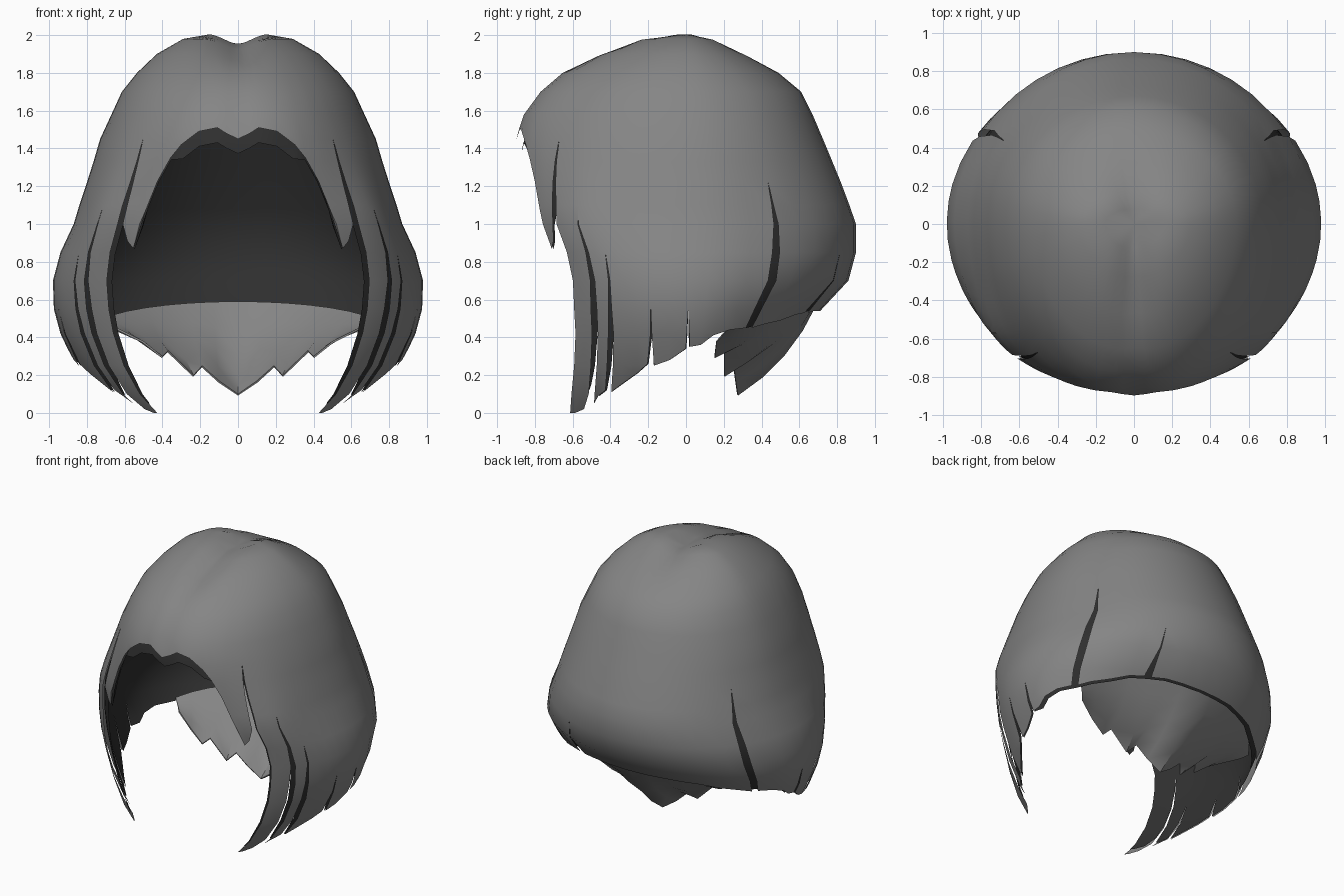
import bpy, bmesh, math
from mathutils import Vector

if "Cube" in bpy.data.objects:
    bpy.data.objects.remove(bpy.data.objects["Cube"])


def material(name, v):
    m = bpy.data.materials.new(name)
    m.diffuse_color = (v, v, v, 1)
    m.use_nodes = True
    m.node_tree.nodes["Principled BSDF"].inputs["Base Color"].default_value = m.diffuse_color
    return m


hair = material("grey_hair", .235)
dark = material("dark_lining", .028)

# Shell stations from crown to tips: height, half width, front depth, back depth
ST = [(2.0, 0, 0, 0), (2.01, .15, .13, .08), (1.98, .29, .28, .17), (1.90, .43, .48, .32),
      (1.80, .535, .67, .49), (1.70, .615, .79, .61), (1.58, .67, .88, .67),
      (1.45, .73, .925, .725), (1.33, .765, .94, .775), (1.22, .80, .94, .82), (1.1, .84, .93, .865),
      (1.0, .87, .92, .90), (.85, .94, .86, .90), (.7, .98, .83, .86), (.55, .975, .83, .72),
      (.42, .94, .82, .60), (.25, .86, .83, .5), (.1, .74, .85, .45), (0, .61, .86, .4)]

# Strands on one side: (angle from the front, hem height); slits lie between strands
FRINGE = [(0, 1.45), (5, 1.48), (9, 1.51), (17, 1.49), (24, 1.42), (28, 1.35), (32, 1.23),
          (34.5, 1.08), (36, .87), (39, .91), (43.5, 1.0)]
LOCKS = [[(43.5, 0), (47, 0), (51, .02), (54, .10)],
         [(54, .05), (57, .09), (61, .12)],
         [(61, .11), (66, .15), (72, .21), (77, .26)],
         [(77, .25), (84, .28), (91, .34)],
         [(91, .35), (98, .36), (104, .41), (112, .44), (122, .45)]]
BACK = [(122, .45), (130, .47), (139, .49), (147, .52), (155, .53)]
NAPE_EDGE = [(155, .53), (163, .54), (171, .54), (180, .54)]
# Slit angle: (top height, widest half gap in degrees)
SLITS = {43.5: (1.44, 1.0), 54: (1.02, 1.3), 61: (.80, 1.2), 77: (.45, 1.2), 91: (.52, 1.0),
         122: (1.17, 1.6), 155: (.72, 1.5)}
LINING_SLITS = {43.5: (1.4, 1.0), 54: (.6, 1.0), 61: (.42, 1.0), 77: (.40, 1.0), 91: (.45, .8)}


def level(z):
    """Station index, as a float, at a height."""
    for i in range(1, len(ST) - 1):
        if z >= ST[i + 1][0]:
            return i + (ST[i][0] - z) / (ST[i][0] - ST[i + 1][0])
    return len(ST) - 1


def shell(u, deg):
    i = min(int(u), len(ST) - 2)
    z, w, f, b = (p + (q - p) * (u - i) for p, q in zip(ST[i], ST[i + 1]))
    a = math.radians(deg)
    c = math.cos(a)
    f *= 1 - .03 * math.exp(-(deg / 10) ** 2)         # soft parting on the front
    full = 1 + .06 * math.exp(-((abs(deg) - 52) / 15) ** 2) * max(0, 1 - abs(z - 1.02) / .42)
    x, y = w * math.sin(a) * full, -c * (f if c > 0 else b) * full
    if z > 1.8:                                       # dip along the crown parting
        fade = min(1, (z - 1.8) / .15) * max(0, min(1, (.4 - y) / .3))
        z -= .055 * math.exp(-(x / .1) ** 2) * fade
    return Vector((x, y, z))


def add_strand(bm, cols, sign, slits, inset=0):
    """One strand as a grid whose rows stop at the hem."""
    grid = []
    for k, (deg, hem) in enumerate(cols):
        if inset:                                     # lining hangs lower inside the fringe arch
            hem += .05 if 40 < deg <= 54 and hem < .2 else -.045 if deg < 25 else 0
        end, col = level(hem), []
        side = 1 if k == 0 else -1 if k == len(cols) - 1 else 0
        for r in range(len(ST)):
            u = min(r, end)
            d = deg
            if side and deg in slits:
                top, gap = slits[deg]
                s = level(top)
                d += side * gap * max(0, min(1, (u - s) / min(3, max(.5, end - s))))
            p = shell(u, sign * d)
            if inset:
                taper = 1 if deg < 25 or deg > 95 else min(1, .3 + max(0, end - u) / 1.5)
                s = 1 - inset * taper
                p = Vector((p.x * s, p.y * s, .6 + (p.z - .6) * s if p.z > .6 else p.z))
            col.append(bm.verts.new(p))
        grid.append(col)
    for p, q in zip(grid, grid[1:]):
        for r in range(len(ST) - 1):
            f = [p[r], p[r + 1], q[r + 1], q[r]]
            bm.faces.new(f if (sign > 0) != (inset > 0) else f[::-1])


def finish(bm, name, mat, thick=0):
    bmesh.ops.remove_doubles(bm, verts=bm.verts, dist=.0008)
    me = bpy.data.meshes.new(name)
    bm.to_mesh(me)
    bm.free()
    me.materials.append(mat)
    ob = bpy.data.objects.new(name, me)
    bpy.context.collection.objects.link(ob)
    bpy.context.view_layer.objects.active = ob
    ob.select_set(True)
    if thick:
        m = ob.modifiers.new("thickness", 'SOLIDIFY')
        m.thickness, m.offset = thick, -1
        bpy.ops.object.modifier_apply(modifier=m.name)
    bpy.ops.object.shade_smooth_by_angle(angle=math.radians(50))
    ob.select_set(False)


# Outer bob; the back panel is split once, on the right only
bm = bmesh.new()
for sign in (1, -1):
    for strand in [FRINGE] + LOCKS:
        add_strand(bm, strand, sign, SLITS)
add_strand(bm, BACK, 1, SLITS)
add_strand(bm, NAPE_EDGE, 1, SLITS)
add_strand(bm, BACK + NAPE_EDGE[1:], -1, SLITS)
finish(bm, "bob_shell", hair)

# Dark lining behind the strands, closing most slits
bm = bmesh.new()
for sign in (1, -1):
    for strand in [FRINGE] + LOCKS + [BACK, NAPE_EDGE]:
        add_strand(bm, strand, sign, LINING_SLITS, .04)
finish(bm, "bob_lining", dark)

# Nape layer, sweeping down and forward from under the back hem
TIPS = [(0, .27, .10), (.1, .26, .17), (.19, .25, .25), (.235, .2, .2), (.37, .2, .33),
        (.40, .15, .30), (.50, .16, .38), (.64, .22, .45)]
bm = bmesh.new()
for sign in (1, -1):
    rows = []
    for k, tip in enumerate(TIPS):
        top = shell(level(.59 - .1 * (k / 7) ** 2), 180 - 8.3 * k)
        top.x, top.y = top.x * .91, top.y * .91
        low = Vector(tip)
        col = []
        for j in range(5):
            t = j / 4
            p = top.lerp(low, t)
            bulge = .2 * t * (1 - t) * (1 - k / 9)
            p += Vector((p.x * .5, .7, -.7)) * bulge
            p.x *= sign
            col.append(bm.verts.new(p))
        rows.append(col)
    for p, q in zip(rows, rows[1:]):
        for j in range(4):
            f = [p[j], p[j + 1], q[j + 1], q[j]]
            bm.faces.new(f[::-1] if sign < 0 else f)
bmesh.ops.recalc_face_normals(bm, faces=bm.faces)
finish(bm, "nape_layer", hair, .01)
